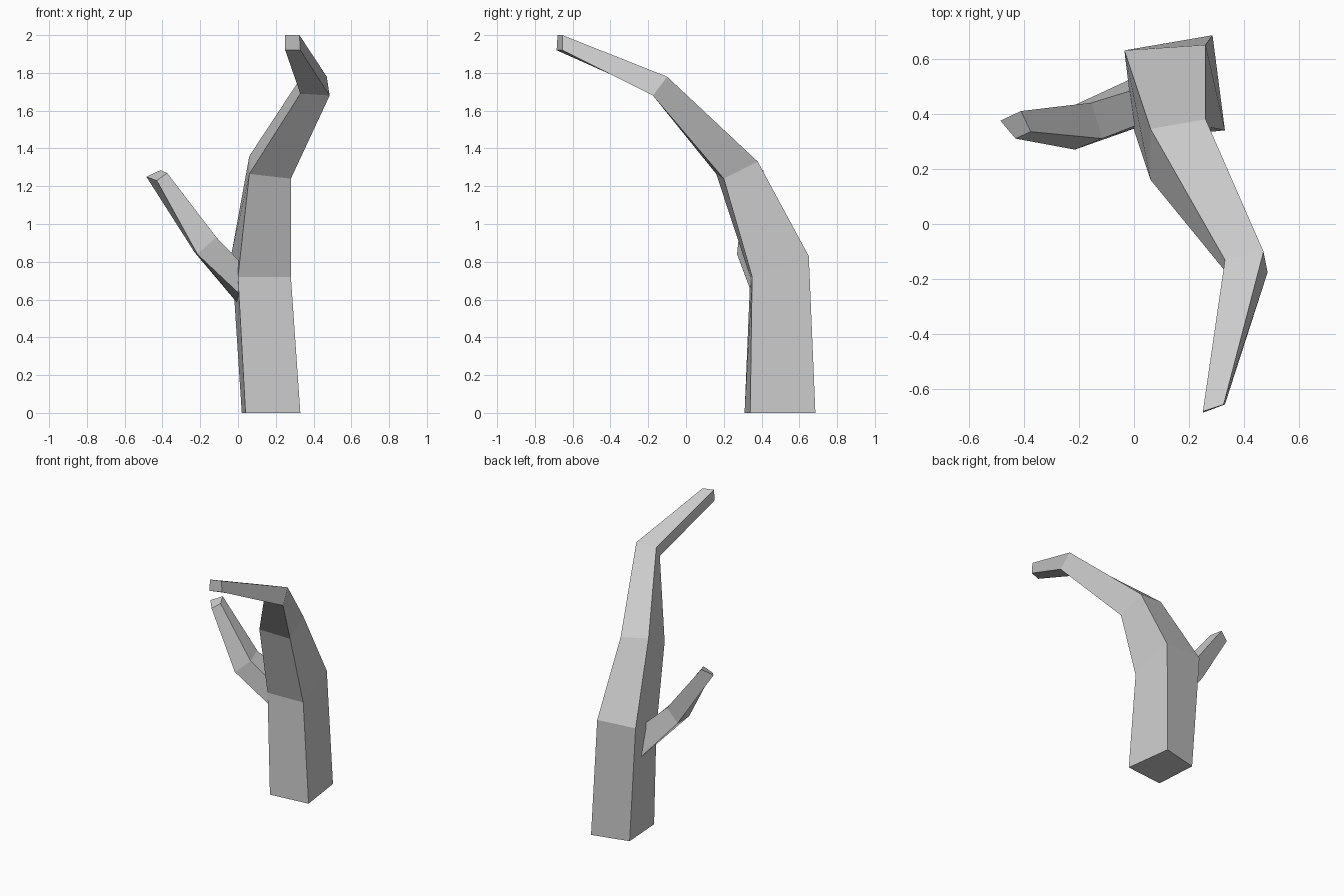
import bpy, bmesh


def loft(name, rings):
    """Skin a chain of four-cornered sections and cap both ends."""
    bm = bmesh.new()
    loops = [[bm.verts.new(p) for p in ring] for ring in rings]
    for a, b in zip(loops, loops[1:]):
        for i in range(4):
            j = (i + 1) % 4
            bm.faces.new((a[i], a[j], b[j], b[i]))
    bm.faces.new(loops[0][::-1])
    bm.faces.new(loops[-1])
    bmesh.ops.recalc_face_normals(bm, faces=bm.faces[:])
    mesh = bpy.data.meshes.new(name)
    bm.to_mesh(mesh)
    bm.free()
    obj = bpy.data.objects.new(name, mesh)
    bpy.context.collection.objects.link(obj)
    return obj


# Bent trunk: corners run front-left, front-right, back-right, back-left
loft("trunk", [
    [(0.04, 0.31, 0), (0.33, 0.34, 0), (0.285, 0.685, 0), (0.02, 0.62, 0)],
    [(0.0, 0.34, 0.72), (0.28, 0.35, 0.72), (0.26, 0.65, 0.83), (-0.035, 0.63, 0.84)],
    [(0.06, 0.16, 1.265), (0.28, 0.20, 1.24), (0.26, 0.38, 1.33), (0.06, 0.345, 1.36)],
    [(0.33, -0.17, 1.69), (0.485, -0.175, 1.68), (0.47, -0.10, 1.78), (0.33, -0.13, 1.77)],
    [(0.25, -0.685, 1.92), (0.33, -0.655, 1.92), (0.325, -0.655, 2.0), (0.25, -0.68, 2.0)],
])

# Side branch, rooted inside the trunk:
# corners run low front, high front, high back, low back
loft("side_branch", [
    [(0.04, 0.36, 0.60), (0.04, 0.37, 0.77), (0.04, 0.50, 0.77), (0.04, 0.55, 0.53)],
    [(-0.215, 0.27, 0.84), (-0.115, 0.31, 0.93), (-0.155, 0.44, 0.95), (-0.23, 0.425, 0.85)],
    [(-0.43, 0.31, 1.23), (-0.375, 0.335, 1.27), (-0.41, 0.41, 1.285), (-0.485, 0.375, 1.25)],
])
